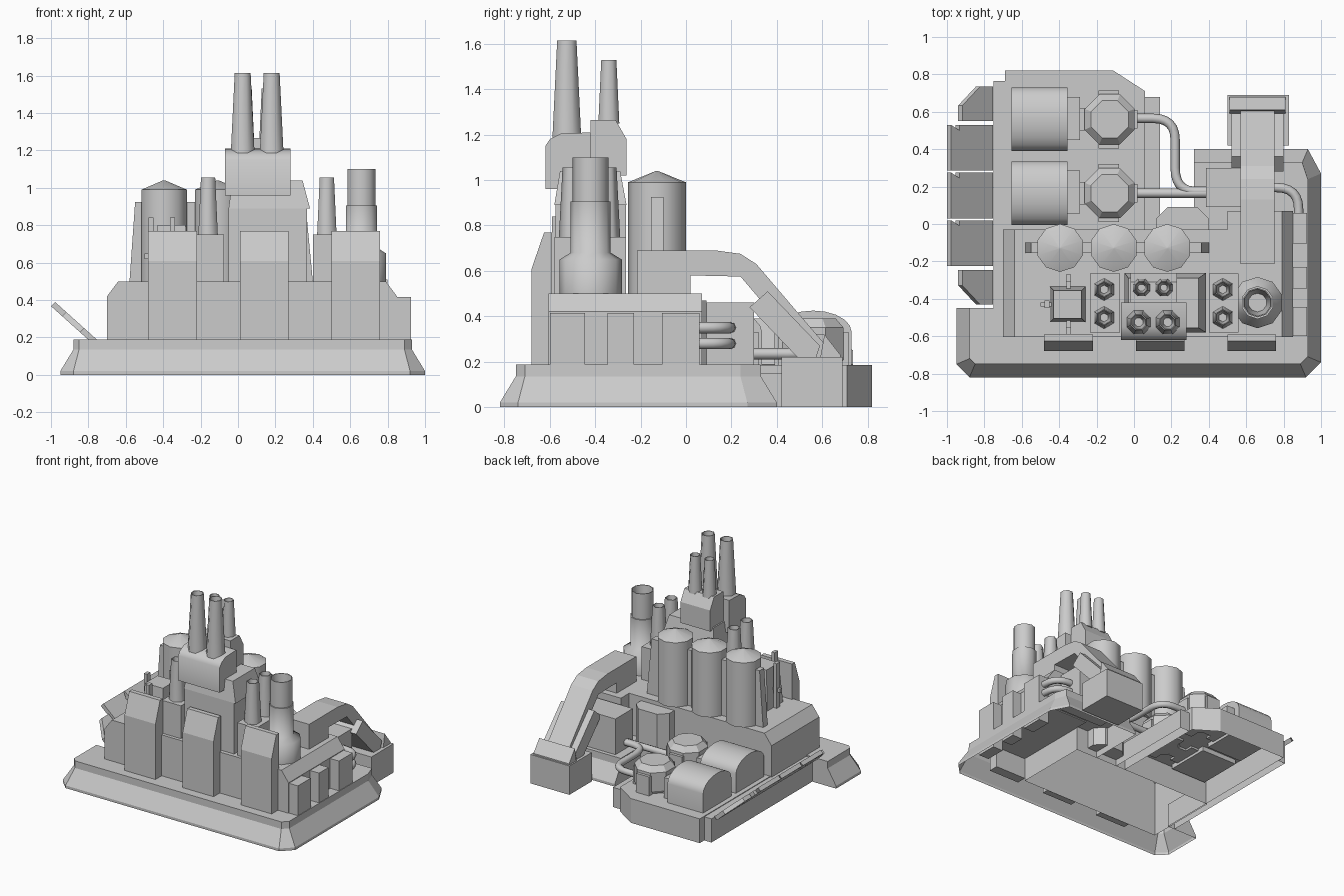
import bpy, bmesh, math
from mathutils import Vector

if "Cube" in bpy.data.objects:
    bpy.data.objects.remove(bpy.data.objects["Cube"], do_unlink=True)

grey = bpy.data.materials.new("factory_grey")
grey.use_nodes = True
tone = (0.6, 0.6, 0.6, 1)
grey.diffuse_color = tone
grey.node_tree.nodes["Principled BSDF"].inputs["Base Color"].default_value = tone


def loft(name, rings, smooth=False, floor=True):
    """Skin a stack of equal-length rings and cap the ends."""
    bm = bmesh.new()
    loops = [[bm.verts.new(p) for p in ring] for ring in rings]
    n = len(loops[0])
    for a, b in zip(loops, loops[1:]):
        for i in range(n):
            j = (i + 1) % n
            bm.faces.new((a[i], a[j], b[j], b[i]))
    bottom = bm.faces.new(loops[0][::-1])
    bm.faces.new(loops[-1])
    bmesh.ops.recalc_face_normals(bm, faces=bm.faces[:])
    if not floor:
        bmesh.ops.delete(bm, geom=[bottom], context="FACES_ONLY")
    mesh = bpy.data.meshes.new(name)
    bm.to_mesh(mesh)
    bm.free()
    mesh.materials.append(grey)
    obj = bpy.data.objects.new(name, mesh)
    bpy.context.collection.objects.link(obj)
    if smooth:
        bpy.ops.object.select_all(action="DESELECT")
        obj.select_set(True)
        bpy.context.view_layer.objects.active = obj
        bpy.ops.object.shade_smooth_by_angle(angle=math.radians(62))


def box(name, x0, x1, y0, y1, z0, z1, taper=0):
    def ring(z, t):
        return [(x0 + t, y0 + t, z), (x1 - t, y0 + t, z), (x1 - t, y1 - t, z), (x0 + t, y1 - t, z)]
    loft(name, [ring(z0, 0), ring(z1, taper)])


def slab(name, outline, z0, z1, floor=True):
    loft(name, [[(x, y, z) for x, y in outline] for z in (z0, z1)], floor=floor)


def side_profile(name, yz, x0, x1, smooth=False):
    loft(name, [[(x, y, z) for y, z in yz] for x in (x0, x1)], smooth)


def front_profile(name, xz, y0, y1):
    loft(name, [[(x, y, z) for x, z in xz] for y in (y0, y1)])


def lathe(name, cx, cy, profile, sides=10, smooth=True):
    rings = []
    for r, z in profile:
        turn = [math.tau * (i + 0.5) / sides for i in range(sides)]
        rings.append([(cx + r * math.cos(a), cy + r * math.sin(a), z) for a in turn])
    loft(name, rings, smooth)


def chimney(name, cx, cy, r0, r1, z0, z1, sides=8):
    lip = r1 * 0.88
    lathe(name, cx, cy, [(r0, z0), (r1, z1), (lip, z1), (lip * 0.6, z1 - 0.15)], sides)


def pipe(name, points, r=0.025):
    curve = bpy.data.curves.new(name, "CURVE")
    curve.dimensions = "3D"
    curve.bevel_depth, curve.bevel_resolution = r, 2
    curve.use_fill_caps = True
    spline = curve.splines.new("POLY")
    spline.points.add(len(points) - 1)
    for p, co in zip(spline.points, points):
        p.co = (*co, 1)
    curve.materials.append(grey)
    bpy.context.collection.objects.link(bpy.data.objects.new(name, curve))


def bend(p0, corner, p1, z, steps=6):
    """Rounded corner in plan, from p0 to p1."""
    a, b, c = Vector(p0), Vector(corner), Vector(p1)
    out = []
    for i in range(steps + 1):
        t = i / steps
        q = a * (1 - t) ** 2 + b * 2 * t * (1 - t) + c * t * t
        out.append((q.x, q.y, z))
    return out


# Flared base wrapped around the hall, open underneath
def base_ring(f, z):
    c = 0.03 * f / 0.07
    return [(-0.95 + f, -0.75 + c, z), (-0.88 + c, -0.82 + f, z), (0.92 - c, -0.82 + f, z),
            (1 - f, -0.74 + c, z), (1 - f, 0.27 - c, z), (0.93 - c, 0.40 - f, z), (0.32, 0.40 - f, z),
            (0.32, -0.03, z), (0.5, -0.03, z), (0.5, -0.605, z), (-0.7, -0.605, z),
            (-0.7, -0.45, z), (-0.95 + f, -0.45, z)]


loft("base", [base_ring(0, 0), base_ring(0, 0.02), base_ring(0.07, 0.135), base_ring(0.071, 0.188)], floor=False)

# Rear yard platform and side ledges
slab("yard_platform", [(-0.69, -0.03), (0.06, -0.03), (0.06, 0.71), (-0.11, 0.82), (-0.69, 0.82)], 0, 0.185, False)
slab("left_ledge", [(-0.75, -0.45), (-0.69, -0.45), (-0.69, 0.765), (-0.75, 0.765)], 0, 0.18, False)
slab("right_ledge", [(0.06, -0.03), (0.14, -0.03), (0.14, 0.68), (0.06, 0.68)], 0, 0.15, False)

# Tilted fence panels along the left
def fence(name, outline):
    def at(u, y, h):
        return (-0.775 - u + h, y, 0.165 + u * 0.9 + h)
    loft(name, [[at(u, y, h) for u, y in outline] for h in (0, 0.022)])


for y in (-0.225, 0.03, 0.285):
    fence("fence_panel", [(0, y), (0.18, y), (0.18, y + 0.245), (0, y + 0.245)])
    fence("fence_rim", [(0.18, y), (0.225, y), (0.225, y + 0.245), (0.18, y + 0.215), (0.18, y + 0.03)])
for tip, root in ((-0.43, -0.245), (0.735, 0.55)):
    inner = root + (tip - root) * 0.45
    fence("fence_corner", [(0, root), (0.165, root), (0.165, inner), (0.07, tip), (0, tip)])

# Hollow main hall with a bevelled left eave
def hall_ring(left, z):
    return [(left, -0.605, z), (0.5, -0.605, z), (0.5, -0.03, z), (left, -0.03, z)]


loft("main_hall", [hall_ring(-0.70, 0), hall_ring(-0.70, 0.42), hall_ring(-0.64, 0.5)], floor=False)
front_profile("right_hall", [(0.5, 0.18), (0.85, 0.18), (0.85, 0.42), (0.79, 0.5), (0.5, 0.5)], -0.605, 0.07)
slab("rear_bay", [(0.12, -0.03), (0.4, -0.03), (0.4, 0.03), (0.34, 0.09), (0.18, 0.09), (0.12, 0.03)], 0.05, 0.47)
for y0, y1 in ((-0.6, -0.445), (-0.345, -0.23), (-0.105, 0.06)):
    box("side_buttress", 0.84, 0.925, y0, y1, 0.05, 0.415)

# Tall front panels
for x in (-0.48, 0.01, 0.5):
    side_profile("front_panel", [(-0.68, 0.02), (-0.68, 0.61), (-0.625, 0.77), (-0.59, 0.77), (-0.59, 0.5),
                                 (-0.605, 0.5), (-0.605, 0.02)], x, x + 0.26)

# Slim chimneys on their blocks
for x in (-0.16, 0.475):
    box("chimney_block", x - 0.075, x + 0.085, -0.58, -0.265, 0.5, 0.75)
    for y in (-0.5, -0.35):
        chimney("slim_chimney", x, y, 0.06, 0.044, 0.75, 1.055, 6)

# Central tower
box("tower_body", -0.05, 0.37, -0.575, -0.265, 0.5, 0.89)
loft("tower_shoulder", [[(-0.05, -0.58, 0.89), (0.385, -0.58, 0.89), (0.385, -0.262, 0.89), (-0.05, -0.262, 0.89)],
                        [(-0.03, -0.555, 1.04), (0.345, -0.555, 1.04), (0.345, -0.29, 1.04), (-0.03, -0.29, 1.04)]])
side_profile("front_boiler", [(-0.62, 0.96), (-0.62, 1.15), (-0.60, 1.18), (-0.55, 1.205), (-0.42, 1.21), (-0.42, 0.96)],
             -0.07, 0.28, True)
side_profile("rear_boiler", [(-0.42, 1.02), (-0.42, 1.265), (-0.31, 1.265), (-0.262, 1.18), (-0.262, 1.02)], -0.02, 0.23)
for x in (0.025, 0.18):
    chimney("front_chimney", x, -0.525, 0.069, 0.046, 1.18, 1.615)
for x in (0.04, 0.16):
    chimney("rear_chimney", x, -0.34, 0.05, 0.036, 1.25, 1.53)

# Large stepped stack
lathe("large_stack", 0.66, -0.42, [(0.137, 0.5), (0.137, 0.65), (0.088, 0.68), (0.088, 0.905), (0.079, 0.905),
                                   (0.079, 1.1), (0.073, 1.1), (0.05, 0.85)], 10)

# Storage tanks and the web that joins them
for x in (-0.395, -0.108, 0.178):
    lathe("storage_tank", x, -0.128, [(0.128, 0.5), (0.128, 0.99), (0.005, 1.04)], 10)
front_profile("tank_web", [(-0.58, 0.5), (0.40, 0.5), (0.36, 0.925), (-0.55, 0.925)], -0.155, -0.1)

# Rooftop unit with posts
box("roof_unit", -0.45, -0.26, -0.525, -0.335, 0.5, 0.8, 0.02)
for x, y in ((-0.465, -0.43), (-0.35, -0.57), (-0.35, -0.29)):
    box("roof_post", x - 0.013, x + 0.013, y - 0.02, y + 0.02, 0.5, 0.84)
box("post_beam_across", -0.5, -0.44, -0.44, -0.42, 0.62, 0.65)
box("post_beam_along", -0.36, -0.34, -0.57, -0.29, 0.62, 0.65)

# Conveyor duct, sleeve and receiver
side_profile("conveyor_duct", [(-0.215, 0.5), (-0.215, 0.69), (0.13, 0.69), (0.24, 0.675), (0.31, 0.63), (0.66, 0.22),
                               (0.56, 0.2), (0.24, 0.575), (0.02, 0.58), (0.02, 0.5)], 0.57, 0.75)
side_profile("duct_sleeve", [(0.28, 0.44), (0.36, 0.51), (0.59, 0.27), (0.57, 0.21), (0.5, 0.21)], 0.52, 0.8)
box("receiver", 0.5, 0.83, 0.42, 0.69, 0, 0.22)
side_profile("receiver_hood", [(0.59, 0.21), (0.61, 0.32), (0.68, 0.23), (0.68, 0.21)], 0.51, 0.81)
box("pump_house", 0.385, 0.75, 0.09, 0.30, 0.18, 0.46)

# Generators with arched roofs, and their round vessels
for y in (0.165, 0.56):
    arch = [(y - 0.17, 0.15), (y - 0.17, 0.33)]
    arch += [(y - 0.17 * math.cos(a), 0.33 + 0.095 * math.sin(a)) for a in [math.pi * i / 10 for i in range(1, 10)]]
    arch += [(y + 0.17, 0.33), (y + 0.17, 0.15)]
    side_profile("arched_generator", arch, -0.655, -0.355, True)
    box("generator_neck", -0.36, -0.29, y - 0.11, y + 0.12, 0.17, 0.34)
    box("neck_link", -0.3, -0.23, y - 0.06, y + 0.06, 0.17, 0.32)
    lathe("round_vessel", -0.13, y, [(0.115, 0.17), (0.145, 0.21), (0.145, 0.35), (0.108, 0.39)], 8, False)
    box("vessel_bracket", -0.19, -0.08, y - 0.155, y + 0.155, 0.17, 0.33)
    box("vessel_outlet", -0.03, 0.02, y - 0.05, y + 0.05, 0.18, 0.32)

# Pipework
pipe("straight_pipe", [(0, 0.165, 0.235), (0.4, 0.165, 0.235)])
pipe("curved_pipe", [(0, 0.565, 0.235)] + bend((0.1, 0.565), (0.22, 0.565), (0.22, 0.45), 0.235)
     + bend((0.22, 0.3), (0.22, 0.18), (0.32, 0.175), 0.235) + [(0.4, 0.175, 0.235)])
for z in (0.28, 0.35):
    pipe("return_pipe", [(0.7, 0.195, z)] + bend((0.76, 0.195), (0.88, 0.195), (0.88, 0.08), z) + [(0.88, 0.04, z)])
